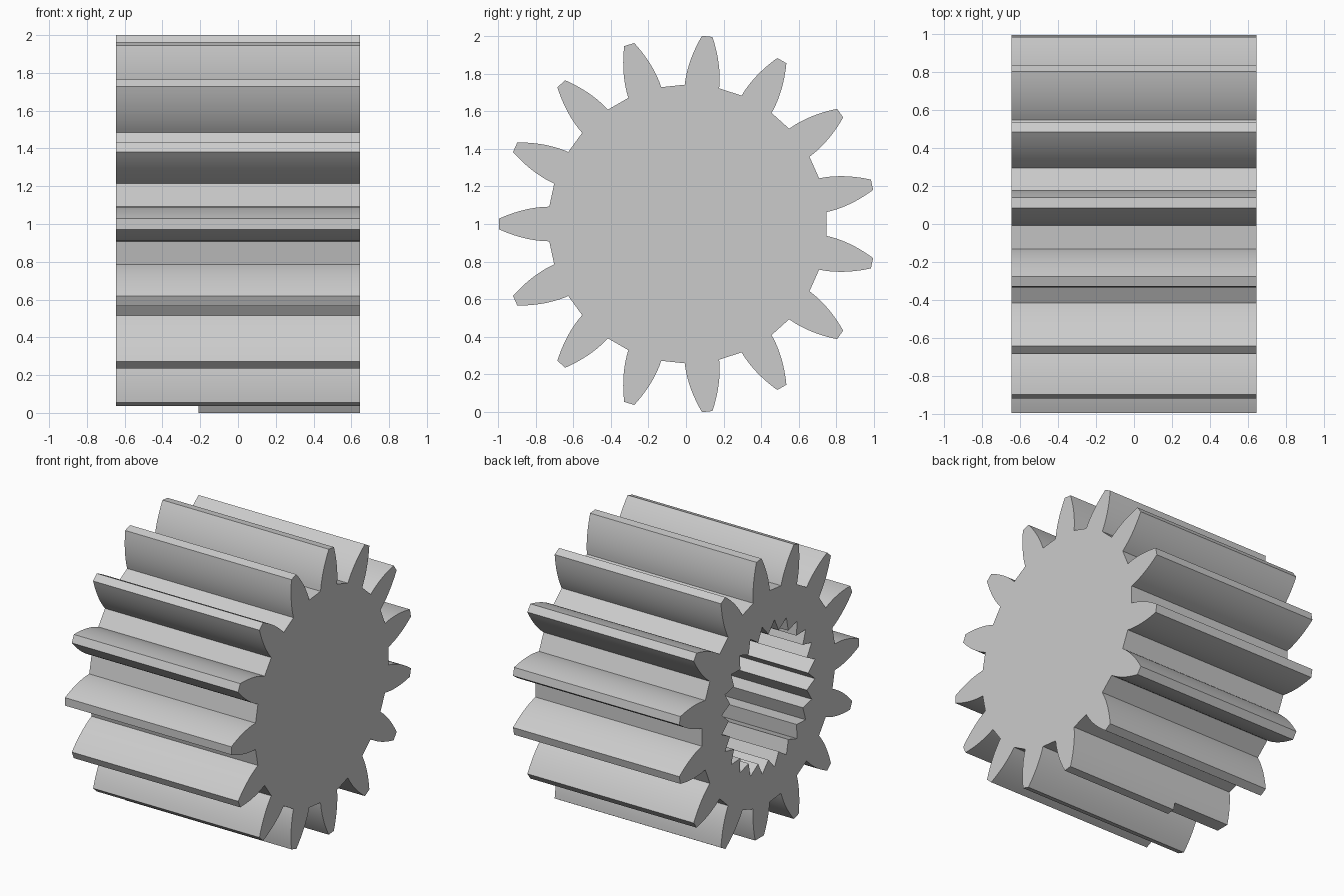
import bpy, bmesh
from math import sin, cos, pi, radians, atan2, hypot

old = bpy.data.objects.get("Cube")
if old:
    bpy.data.objects.remove(old, do_unlink=True)

HALF = 0.645            # half length along x
CY, CZ = 0.008, 1.0     # axis position
ROOT, TIP = 0.735, 1.003
TEETH, SPLINES = 15, 24

grey = bpy.data.materials.new("steel grey")
grey.use_nodes = True
grey.diffuse_color = (0.6, 0.6, 0.6, 1)
grey.node_tree.nodes["Principled BSDF"].inputs["Base Color"].default_value = (0.6, 0.6, 0.6, 1)


def prism(name, outline, x0, x1):
    """Extrude a closed (y, z) outline along x."""
    bm = bmesh.new()
    base = bm.faces.new([bm.verts.new((x0, y, z)) for y, z in outline])
    out = bmesh.ops.extrude_face_region(bm, geom=[base])
    moved = [g for g in out["geom"] if isinstance(g, bmesh.types.BMVert)]
    bmesh.ops.translate(bm, vec=(x1 - x0, 0, 0), verts=moved)
    bmesh.ops.recalc_face_normals(bm, faces=bm.faces)
    mesh = bpy.data.meshes.new(name)
    bm.to_mesh(mesh)
    bm.free()
    mesh.materials.append(grey)
    obj = bpy.data.objects.new(name, mesh)
    bpy.context.collection.objects.link(obj)
    return obj


def polar(r, a):
    return (CY + r * cos(a), CZ + r * sin(a))


# Curved tooth flank as (radius along tooth, half width)
STEPS = 10
flank = []
for i in range(STEPS + 1):
    t = i / STEPS
    flank.append((ROOT + (TIP - ROOT) * t, 0.092 - 0.064 * t ** 1.9))
tooth = [(r, -w) for r, w in flank] + [(r, w) for r, w in reversed(flank)]

# Gear body
outline = []
for k in range(TEETH):
    a = radians(12) + k * 2 * pi / TEETH
    outline += [polar(hypot(r, w), a + atan2(w, r)) for r, w in tooth]
gear = prism("gear_body", outline, -HALF, HALF)

# Splined blind bore
star = [polar(0.52 if i % 2 else 0.44, i * pi / SPLINES) for i in range(2 * SPLINES)]
bore = prism("bore_cutter", star, -HALF - 0.1, 0.4)

# Shortened end of the lowest tooth
notch = prism("tooth_notch_cutter",
              [(-0.05, -0.1), (0.28, -0.1), (0.28, 0.05), (-0.05, 0.05)],
              -HALF - 0.1, -0.21)

bpy.ops.object.select_all(action="DESELECT")
gear.select_set(True)
bpy.context.view_layer.objects.active = gear
for cutter in (bore, notch):
    mod = gear.modifiers.new(cutter.name, "BOOLEAN")
    mod.operation = "DIFFERENCE"
    mod.solver = "EXACT"
    mod.object = cutter
    bpy.ops.object.modifier_apply(modifier=mod.name)
    bpy.data.objects.remove(cutter, do_unlink=True)

bpy.ops.object.shade_smooth_by_angle(angle=radians(25))
